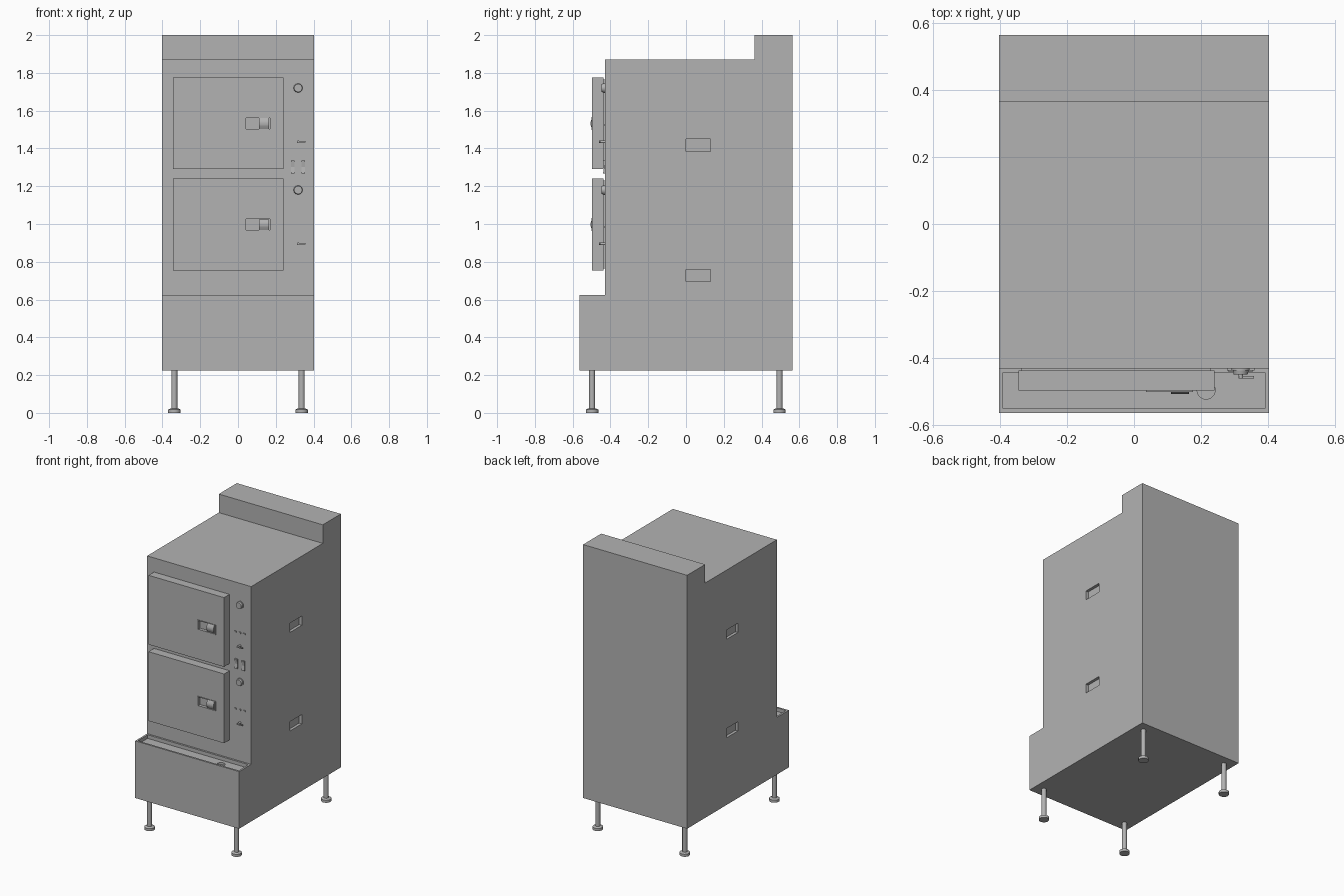
import bpy, bmesh, math
from mathutils import Matrix

cube = bpy.data.objects.get("Cube")
if cube:
    bpy.data.objects.remove(cube, do_unlink=True)

GREY = (0.45, 0.45, 0.45, 1)
steel = bpy.data.materials.new("brushed_steel_grey")
steel.use_nodes = True
steel.diffuse_color = GREY
steel.node_tree.nodes["Principled BSDF"].inputs["Base Color"].default_value = GREY


def finish(name, bm, smooth=False):
    bmesh.ops.recalc_face_normals(bm, faces=bm.faces)
    mesh = bpy.data.meshes.new(name)
    bm.to_mesh(mesh)
    bm.free()
    mesh.materials.append(steel)
    obj = bpy.data.objects.new(name, mesh)
    bpy.context.collection.objects.link(obj)
    if smooth:
        bpy.ops.object.select_all(action='DESELECT')
        obj.select_set(True)
        bpy.context.view_layer.objects.active = obj
        bpy.ops.object.shade_smooth_by_angle(angle=math.radians(35))
    return obj


def box(name, x, y, z):
    bm = bmesh.new()
    bmesh.ops.create_cube(bm, size=1)
    for v in bm.verts:
        v.co = [(a + b) / 2 + c * (b - a) for c, (a, b) in zip(v.co, (x, y, z))]
    return finish(name, bm)


def extrude_x(name, profile, x0, x1):
    bm = bmesh.new()
    face = bm.faces.new([bm.verts.new((x0, y, z)) for y, z in profile])
    ext = bmesh.ops.extrude_face_region(bm, geom=[face])
    verts = [g for g in ext["geom"] if isinstance(g, bmesh.types.BMVert)]
    bmesh.ops.translate(bm, verts=verts, vec=(x1 - x0, 0, 0))
    return finish(name, bm)


def cylinder(name, centre, r, length, axis='Z', r_end=None, sides=24):
    bm = bmesh.new()
    turn = Matrix.Rotation(math.pi / 2, 4, 'X') if axis == 'Y' else Matrix()
    bmesh.ops.create_cone(bm, cap_ends=True, segments=sides, radius1=r,
                          radius2=r if r_end is None else r_end, depth=length,
                          matrix=Matrix.Translation(centre) @ turn)
    return finish(name, bm, True)


def cut(obj, cutter):
    mod = obj.modifiers.new("recess", 'BOOLEAN')
    mod.operation = 'DIFFERENCE'
    mod.solver = 'EXACT'
    mod.object = cutter
    bpy.context.view_layer.objects.active = obj
    bpy.ops.object.modifier_apply(modifier=mod.name)
    bpy.data.objects.remove(cutter, do_unlink=True)


# Cabinet with front ledge and raised rear flue
W, FRONT = 0.403, -0.43
body = extrude_x("cabinet", [(-0.563, 0.225), (0.563, 0.225), (0.563, 2), (0.363, 2),
                             (0.363, 1.87), (FRONT, 1.87), (FRONT, 0.625),
                             (-0.563, 0.625)], -W, W)

# Drip trough with drain
cut(body, box("trough_cutter", (-0.39, 0.39), (-0.55, -0.443), (0.6, 0.7)))
cut(body, cylinder("drain_cutter", (0.215, -0.495, 0.6), 0.027, 0.03))

# Side grip recesses
for side in (-1, 1):
    for z in (0.695, 1.385):
        xs = sorted((side * (W - 0.02), side * (W + 0.05)))
        cut(body, box("grip_cutter", xs, (0, 0.13), (z, z + 0.065)))

# Two compartments: door, gasket, latch and controls
for label, z, knob_z, mark_z, toggle_z in (("lower", 0.755, 1.18, 0.985, 0.895),
                                           ("upper", 1.29, 1.72, 1.525, 1.435)):
    door = box(label + "_door", (-0.345, 0.24), (-0.497, -0.437), (z, z + 0.485))
    box(label + "_gasket", (-0.335, 0.23), (-0.437, FRONT), (z + 0.01, z + 0.475))

    # Recessed latch with a bowed paddle
    lz = z + 0.208
    cut(door, box("latch_cutter", (0.042, 0.17), (-0.52, -0.48), (lz + 0.004, lz + 0.064)))
    for part, x, zz in (("left", (0.036, 0.042), (lz, lz + 0.068)),
                        ("right", (0.17, 0.176), (lz, lz + 0.068)),
                        ("bottom", (0.042, 0.17), (lz, lz + 0.004)),
                        ("top", (0.042, 0.17), (lz + 0.064, lz + 0.068))):
        box(f"{label}_latch_frame_{part}", x, (-0.501, -0.495), zz)
    arc = [(-0.497 - 0.009 * math.sin(math.pi * i / 8), lz + 0.006 + 0.007 * i)
           for i in range(9)]
    extrude_x(label + "_latch_paddle", [(-0.48, lz + 0.006)] + arc
              + [(-0.48, lz + 0.062)], 0.11, 0.164)

    # Timer knob, indicator marks and toggle
    cylinder(label + "_knob_base", (0.318, -0.433, knob_z), 0.027, 0.006, 'Y')
    cylinder(label + "_knob", (0.318, -0.441, knob_z), 0.024, 0.014, 'Y', 0.021)
    for x in (0.284, 0.318, 0.352):
        box(label + "_indicator", (x - 0.007, x + 0.007), (-0.436, FRONT),
            (mark_z - 0.005, mark_z + 0.005))
    cylinder(label + "_toggle_stem", (0.318, -0.445, toggle_z), 0.007, 0.03, 'Y', sides=12)
    box(label + "_toggle_lever", (0.312, 0.357), (-0.461, -0.453),
        (toggle_z - 0.004, toggle_z + 0.004))

# Pair of rocker switches between the compartments
for x in (0.29, 0.345):
    extrude_x("rocker_switch", [(FRONT, 1.268), (-0.439, 1.268), (-0.434, 1.302),
                                (-0.439, 1.336), (FRONT, 1.336)], x - 0.01, x + 0.01)

# Legs with levelling feet
for x in (-0.337, 0.337):
    for y in (-0.497, 0.495):
        cylinder("leg", (x, y, 0.122), 0.016, 0.21)
        cylinder("foot", (x, y, 0.009), 0.033, 0.018)
        cylinder("foot_collar", (x, y, 0.021), 0.031, 0.006, r_end=0.02)
